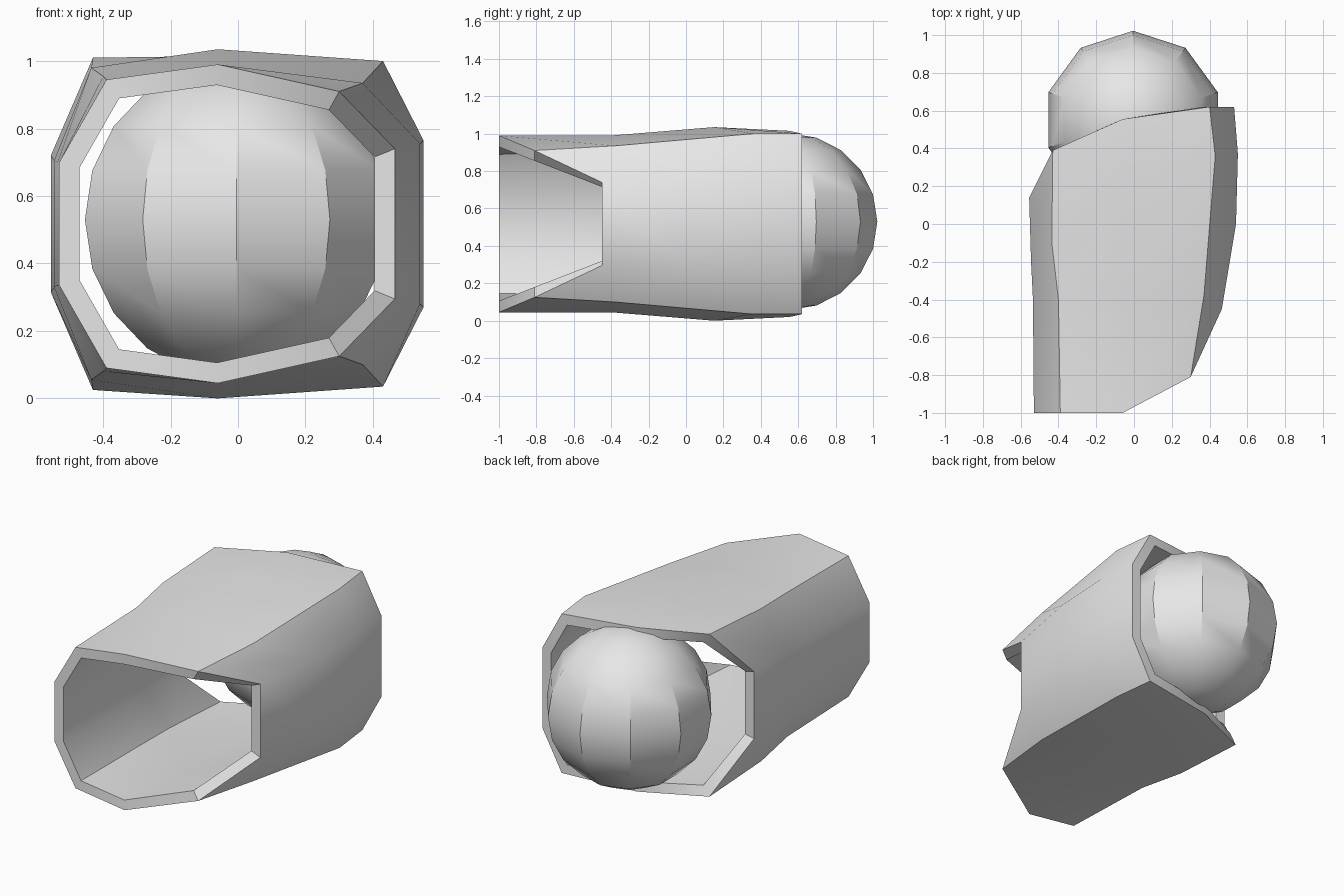
import bpy, bmesh, math
from mathutils import Vector

cube = bpy.data.objects.get("Cube")
if cube:
    bpy.data.objects.remove(cube, do_unlink=True)

grey = bpy.data.materials.new("plain grey")
grey.use_nodes = True
colour = (0.8, 0.8, 0.8, 1)
grey.diffuse_color = colour
grey.node_tree.nodes["Principled BSDF"].inputs["Base Color"].default_value = colour


def finish(bm, name):
    bmesh.ops.recalc_face_normals(bm, faces=bm.faces)
    mesh = bpy.data.meshes.new(name)
    bm.to_mesh(mesh)
    bm.free()
    mesh.materials.append(grey)
    obj = bpy.data.objects.new(name, mesh)
    bpy.context.collection.objects.link(obj)
    bpy.ops.object.select_all(action='DESELECT')
    obj.select_set(True)
    bpy.context.view_layer.objects.active = obj
    bpy.ops.object.shade_smooth_by_angle(angle=math.radians(30))
    return obj


# Lengthwise edges of the tube's upper half, front to back, left wall to right wall
MIDDLE = 0.5175
rails = [
    [(-.53, -1, .70), (-.535, -.4, .70), (-.545, -.2, .705), (-.555, .14, .72)],
    [(-.39, -1, .945), (-.40, -.4, .955), (-.435, -.1, .98), (-.43, .39, 1.01)],
    [(-.06, -1, .99), (-.06, -.4, .99), (-.06, .15, 1.035), (-.06, .555, 1.015)],
    [(.30, -.81, .91), (.37, -.38, .935), (.43, .36, 1.0), (.40, .62, 1.0)],
    [(.465, -.45, .74), (.54, 0, .755), (.55, .37, .765), (.53, .62, .76)],
]
rails += [[(x, y, 2 * MIDDLE - z) for x, y, z in rail] for rail in reversed(rails)]

# Tube walls: outer skin and an inner skin set in by the wall thickness
WALL = 0.06
bm = bmesh.new()
count, stations = len(rails), len(rails[0])
outer = [[Vector(p) for p in rail] for rail in rails]


def inset(i, j):
    # Shift both neighbouring wall lines inward in the xz plane and intersect them
    p, a, b = (outer[k % count][j] for k in (i, i - 1, i + 1))
    n1 = Vector((p.z - a.z, a.x - p.x)).normalized()
    n2 = Vector((b.z - p.z, p.x - b.x)).normalized()
    shift = (n1 + n2) * WALL / (1 + n1.dot(n2))
    return p + Vector((shift.x, 0, shift.y))


skins = [[[bm.verts.new(p) for p in rail] for rail in outer],
         [[bm.verts.new(inset(i, j)) for j in range(stations)] for i in range(count)]]
for i in range(count):
    k = (i + 1) % count
    for skin in skins:
        for j in range(stations - 1):
            bm.faces.new((skin[i][j], skin[k][j], skin[k][j + 1], skin[i][j + 1]))
    for j in (0, stations - 1):
        bm.faces.new((skins[0][i][j], skins[0][k][j], skins[1][k][j], skins[1][i][j]))
finish(bm, "tube_shell")

# Ball resting in the back opening
bm = bmesh.new()
bmesh.ops.create_uvsphere(bm, u_segments=10, v_segments=10, radius=0.472)
ball = finish(bm, "ball")
ball.location = (-0.005, 0.551, 0.53)
